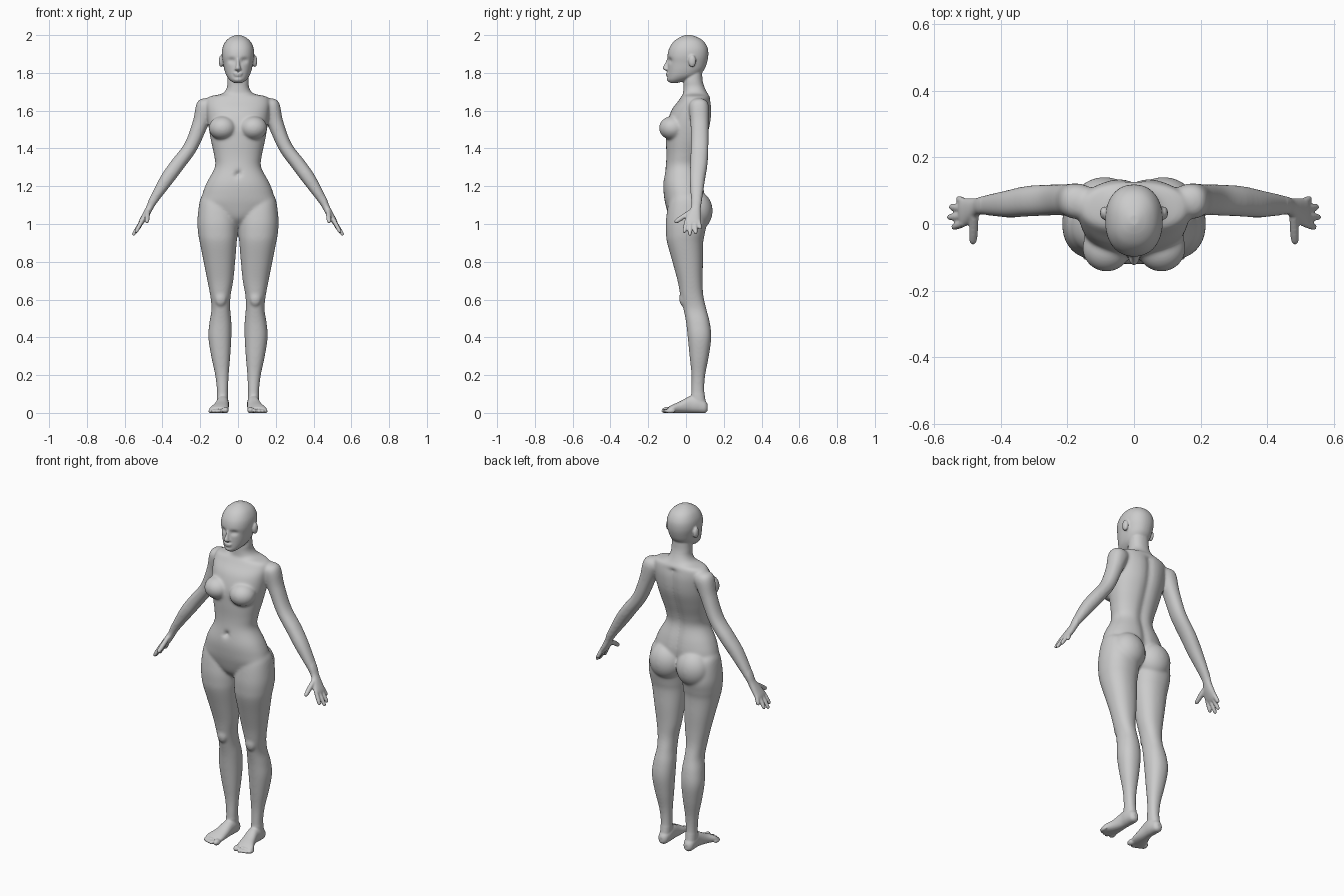
import bpy, bmesh
from math import cos, sin, pi, exp, copysign
from mathutils import Vector as V, Matrix

bm = bmesh.new()
SEG = 40


def power(a, p=0.9):
    return copysign(abs(a) ** p, a)


def loft(rings, s=1, warp=None, steps=6):
    """Closed skin through (centre, u, v) sections, smoothed with a spline."""
    n, fine = len(rings), []
    for i in range(n - 1):
        a, b, c, d = (rings[max(0, min(n - 1, j))] for j in (i - 1, i, i + 1, i + 2))
        for k in range(steps + (i == n - 2)):
            t = k / steps
            fine.append([0.5 * (2 * q + (r - p) * t + (2 * p - 5 * q + 4 * r - w) * t * t
                                + (3 * q - p - 3 * r + w) * t ** 3)
                         for p, q, r, w in zip(a, b, c, d)])
    loops = []
    for c, u, v in fine:
        loop = []
        for k in range(SEG):
            a = 2 * pi * k / SEG
            p = c + u * power(cos(a)) + v * power(sin(a))
            if warp:
                warp(p)
            loop.append(bm.verts.new((p.x * s, p.y, p.z)))
        loops.append(loop)
    new = [bm.faces.new((A[k], A[(k + 1) % SEG], B[(k + 1) % SEG], B[k]))
           for A, B in zip(loops, loops[1:]) for k in range(SEG)]
    new += [bm.faces.new(loops[0]), bm.faces.new(loops[-1])]
    bmesh.ops.recalc_face_normals(bm, faces=new)


def level(rows):
    """Horizontal sections: z, x min, x max, y front, y back."""
    return [(V(((a + b) / 2, (f + k) / 2, z)), V(((b - a) / 2, 0, 0)), V((0, (k - f) / 2, 0)))
            for z, a, b, f, k in rows]


def upright(rows):
    """Sections facing y: y, x min, x max, z bottom, z top."""
    return [(V(((a + b) / 2, y, (l + h) / 2)), V(((b - a) / 2, 0, 0)), V((0, 0, (h - l) / 2)))
            for y, a, b, l, h in rows]


def along(rows):
    """Sections square to a path: x, y, z, thickness radius, width radius."""
    pts = [V(r[:3]) for r in rows]
    out = []
    for i, r in enumerate(rows):
        t = (pts[min(i + 1, len(pts) - 1)] - pts[max(i - 1, 0)]).normalized()
        u = V((-t.z, 0, t.x)).normalized()
        out.append((pts[i], u * r[3], t.cross(u) * r[4]))
    return out


def digit(a, b, r, s):
    a, b = V(a), V(b)
    loft(along([(*a.lerp(b, t), r * k, r * k)
                for t, k in ((0, 1), (.5, 1.05), (.85, .92), (.96, .65), (1, .25))]), s)


def ball(c, r):
    bmesh.ops.create_uvsphere(bm, u_segments=32, v_segments=20, radius=1,
                              matrix=Matrix.Translation(c) @ Matrix.Diagonal((*r, 1)))


def torso_warp(p):
    # spine groove and navel
    if p.y > 0.03 and 1.1 < p.z < 1.66:
        p.y -= 0.014 * exp(-(p.x / 0.025) ** 2)
    elif p.y < 0:
        p.y += 0.025 * exp(-(p.x / 0.011) ** 2 - ((p.z - 1.265) / 0.013) ** 2)


def face_warp(p):
    # eye sockets
    if p.y < 0:
        p.y += 0.013 * exp(-((abs(p.x) - 0.034) / 0.019) ** 2 - ((p.z - 1.866) / 0.014) ** 2)


# torso and neck: z, half width, front, back
torso = [(.985, .03, -.04, .03), (1.03, .11, -.085, .075), (1.10, .195, -.108, .095),
         (1.16, .188, -.118, .1), (1.22, .165, -.12, .09), (1.30, .123, -.108, .07),
         (1.36, .126, -.104, .078), (1.44, .143, -.106, .105), (1.52, .157, -.103, .13),
         (1.60, .166, -.078, .138), (1.65, .168, -.042, .132), (1.675, .15, -.025, .125),
         (1.69, .085, -.016, .115), (1.72, .06, -.014, .1), (1.76, .056, -.012, .088),
         (1.82, .053, 0, .085)]
loft(level([(z, -w, w, f, b) for z, w, f, b in torso]), warp=torso_warp)

# head, nose, lips and chin
head = [(1.747, .022, -.085, -.045), (1.762, .043, -.096, .01), (1.785, .061, -.097, .065),
        (1.815, .072, -.097, .095), (1.85, .079, -.097, .11), (1.89, .086, -.098, .118),
        (1.93, .083, -.089, .115), (1.965, .067, -.066, .096), (1.987, .043, -.036, .065),
        (2.0, .014, -.004, .028)]
loft(level([(z, -w, w, f, b) for z, w, f, b in head]), warp=face_warp)
loft(level([(1.813, -.012, .012, -.112, -.07), (1.818, -.018, .018, -.119, -.07),
            (1.828, -.014, .014, -.124, -.07), (1.85, -.009, .009, -.112, -.07),
            (1.878, -.008, .008, -.1, -.07)]))
ball((0, -.094, 1.797), (.026, .013, .006))
ball((0, -.094, 1.787), (.022, .012, .006))
ball((0, -.087, 1.766), (.024, .014, .014))

leg = [(1.16, .06, .185, -.06, .05), (1.12, .025, .203, -.09, .09), (1.02, .004, .215, -.106, .11),
       (.95, .003, .211, -.106, .1), (.9, .007, .202, -.1, .091), (.8, .015, .182, -.072, .09),
       (.7, .025, .162, -.045, .088), (.62, .039, .147, -.03, .092), (.55, .041, .14, -.014, .108),
       (.48, .035, .151, 0, .126), (.4, .035, .157, .009, .134), (.3, .041, .142, .019, .121),
       (.2, .049, .121, .029, .102), (.12, .052, .112, .028, .097), (.05, .053, .112, .025, .105),
       (.015, .06, .105, .03, .1)]
foot = [(.115, .07, .095, .012, .045), (.1, .055, .11, -.001, .065), (.06, .048, .115, -.001, .09),
        (.02, .049, .116, 0, .088), (-.03, .049, .13, -.001, .062), (-.07, .05, .15, -.001, .044),
        (-.095, .055, .15, 0, .03)]
arm = [(.12, .065, 1.632, .035, .04), (.168, .068, 1.62, .054, .053), (.2, .072, 1.53, .042, .048),
       (.25, .072, 1.41, .037, .047), (.32, .068, 1.315, .038, .046), (.378, .06, 1.235, .036, .041),
       (.445, .056, 1.13, .024, .03), (.468, .052, 1.085, .019, .026), (.49, .042, 1.045, .018, .036),
       (.512, .034, 1.01, .014, .043), (.52, .033, .995, .008, .038)]

for s in (1, -1):
    loft(level(leg), s)
    loft(upright(foot), s)
    loft(along(arm), s)
    ball((s * .088, .055, 1.07), (.098, .086, .105))       # buttock
    ball((s * .082, -.072, 1.508), (.073, .071, .063))     # breast
    ball((s * .092, -.018, .605), (.03, .018, .04))        # kneecap
    ball((s * .089, .033, 1.862), (.013, .02, .032))       # ear
    # fingers and thumb
    for y0, y1, x1, z1 in ((.003, -.01, .543, .953), (.024, .02, .557, .938),
                           (.046, .052, .551, .946), (.066, .076, .528, .972)):
        digit((.508, y0, 1.018), (x1, y1, z1), .0105, s)
    digit((.478, .025, 1.065), (.483, -.06, 1.008), .0125, s)
    # toes
    for x, y, r in ((.066, -.102, .017), (.092, -.106, .012), (.112, -.1, .0115),
                    (.13, -.093, .011), (.145, -.083, .011)):
        ball((s * x, y, r * .85), (r, .026, r))

mesh = bpy.data.meshes.new("body")
bm.to_mesh(mesh)
bm.free()
body = bpy.data.objects.new("body", mesh)
bpy.context.collection.objects.link(body)
bpy.context.view_layer.objects.active = body
body.select_set(True)

# fuse all parts into one skin
fuse = body.modifiers.new("fuse", 'REMESH')
fuse.mode = 'VOXEL'
fuse.voxel_size = 0.005
fuse.use_smooth_shade = True
bpy.ops.object.modifier_apply(modifier="fuse")

# soften the broad forms more than the face, hands and feet
group = body.vertex_groups.new(name="broad")
group.add([v.index for v in body.data.vertices
           if .1 < v.co.z < 1.74 and abs(v.co.x) < .46], 1.0, 'REPLACE')
for name, count, vg in (("soften_broad", 28, "broad"), ("soften_all", 3, "")):
    m = body.modifiers.new(name, 'SMOOTH')
    m.factor, m.iterations, m.vertex_group = 0.5, count, vg
